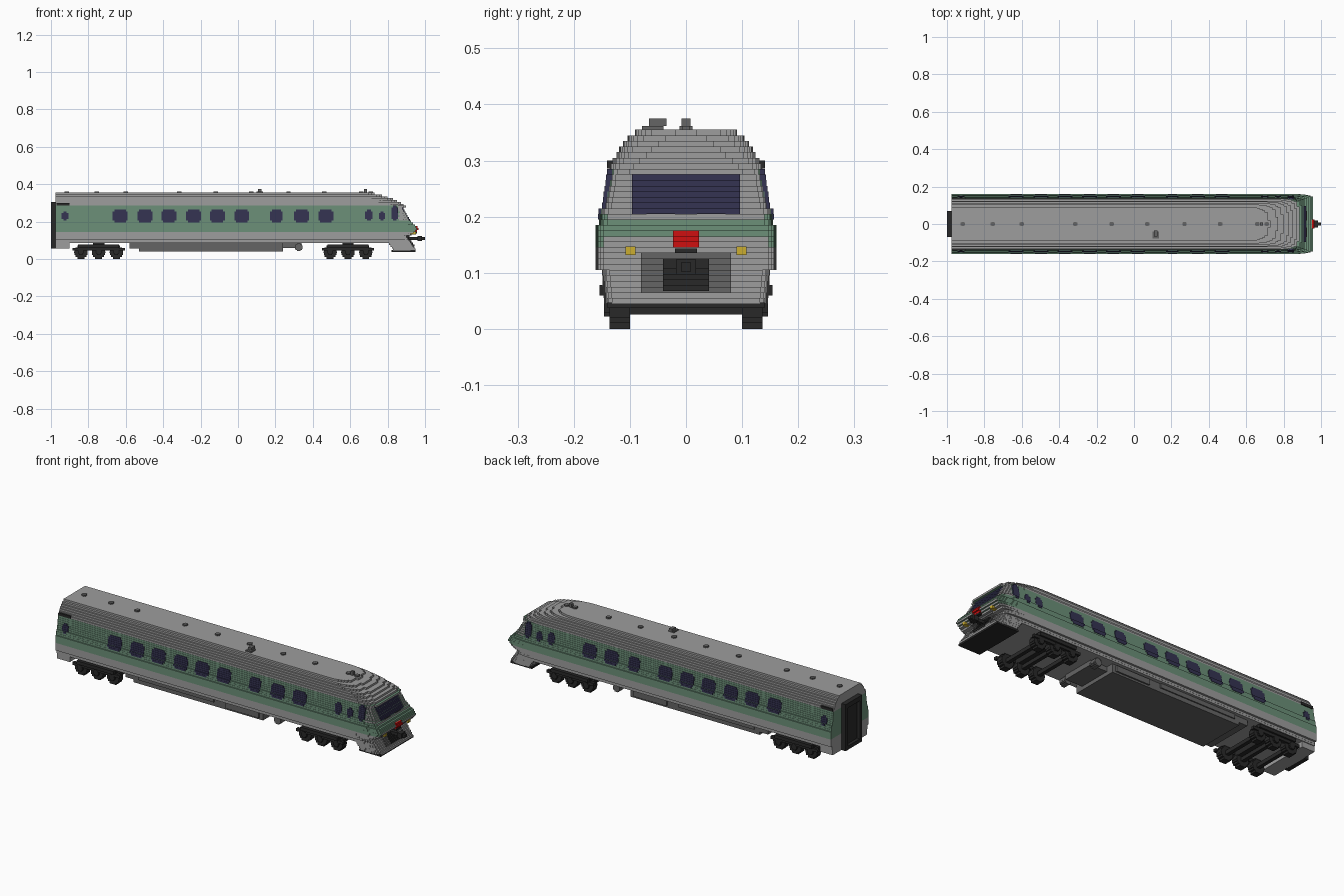
import bpy, bmesh, math

if "Cube" in bpy.data.objects:
    bpy.data.objects.remove(bpy.data.objects["Cube"])

STEP = 0.01
FLOOR, ROOF = 0.085, 0.355


def material(name, r, g, b):
    m = bpy.data.materials.new(name)
    m.use_nodes = True
    m.diffuse_color = (r, g, b, 1)
    bsdf = m.node_tree.nodes["Principled BSDF"]
    bsdf.inputs["Base Color"].default_value = (r, g, b, 1)
    bsdf.inputs["Roughness"].default_value = 0.8
    return m


silver = material("silver grey", 0.34, 0.34, 0.34)
green = material("sage green", 0.15, 0.28, 0.19)
glass = material("navy glass", 0.035, 0.033, 0.085)
black = material("soft black", 0.022, 0.022, 0.022)
iron = material("iron grey", 0.13, 0.13, 0.13)
red = material("signal red", 0.62, 0.005, 0.005)
yellow = material("lamp yellow", 0.6, 0.42, 0.03)


def finish(name, bm, *mats):
    bmesh.ops.recalc_face_normals(bm, faces=bm.faces)
    mesh = bpy.data.meshes.new(name)
    bm.to_mesh(mesh)
    bm.free()
    for m in mats:
        mesh.materials.append(m)
    ob = bpy.data.objects.new(name, mesh)
    bpy.context.collection.objects.link(ob)
    return ob


def prism(bm, plan, z0, z1):
    low = [bm.verts.new((x, y, z0)) for x, y in plan]
    high = [bm.verts.new((x, y, z1)) for x, y in plan]
    n = len(plan)
    faces = [bm.faces.new(low[::-1]), bm.faces.new(high)]
    for i in range(n):
        j = (i + 1) % n
        faces.append(bm.faces.new((low[i], low[j], high[j], high[i])))
    return faces


def box(bm, x0, x1, y0, y1, z0, z1):
    return prism(bm, [(x0, y0), (x1, y0), (x1, y1), (x0, y1)], z0, z1)


def boxes(name, mat, *dims, mirror=False):
    bm = bmesh.new()
    for x0, x1, y0, y1, z0, z1 in dims:
        box(bm, x0, x1, y0, y1, z0, z1)
        if mirror:
            box(bm, x0, x1, -y1, -y0, z0, z1)
    return finish(name, bm, mat)


def lerp(table, z):
    for (a, p), (b, q) in zip(table, table[1:]):
        if z <= b:
            return p + (q - p) * max(0, z - a) / (b - a)
    return table[-1][1]


# Half width of the coach and reach of the nose at each height
WIDTH = [(0.05, 0.146), (0.10, 0.15), (0.11, 0.161), (0.18, 0.161), (0.19, 0.155),
         (0.21, 0.153), (0.22, 0.147), (0.25, 0.142), (0.295, 0.136), (0.305, 0.126),
         (0.325, 0.117), (0.34, 0.104), (0.355, 0.085)]
NOSE = [(0.05, 0.95), (0.085, 0.925), (0.12, 0.90), (0.135, 0.935), (0.16, 0.957),
        (0.18, 0.945), (0.21, 0.915), (0.27, 0.88), (0.28, 0.898), (0.30, 0.872),
        (0.32, 0.83), (0.34, 0.77), (0.355, 0.71)]


def layers(z0, z1):
    return [z0 + STEP * i for i in range(round((z1 - z0) / STEP))]


def half_width(z):
    return lerp(WIDTH, z + STEP / 2)


def nose(z):
    return lerp(NOSE, z + STEP / 2)


def plan(z, rear):
    """Stepped outline of one layer, rounder towards the roof."""
    w, front = half_width(z), nose(z)
    roof = z > 0.27
    length = 0.13 if roof else 0.12
    drop = 0.5 * (z - 0.2) if roof else 0.014
    count, power = 9, (2.6 if roof else 2)
    side = []
    for i in range(count):
        t = (i + 1) / count
        y = w - drop * (1 - max(0, 1 - t ** power) ** (1 / power))
        x0 = front - length + length * i / count
        x1 = x0 + length / count
        side += [(x0, y), (x1, y)]
    side = [(rear, w), (side[0][0], w)] + side[1:]
    pts = [(x, -y) for x, y in side] + side[::-1]
    clean = []
    for p in pts:
        if not clean or math.dist(p, clean[-1]) > 1e-6:
            clean.append(p)
    return clean


# Coach shell built from stepped layers, with the green belt
bm = bmesh.new()
for z in layers(FLOOR, ROOF):
    for f in prism(bm, plan(z, -0.975), z, z + STEP):
        c = f.calc_center_median()
        belt = 0.148 < z + STEP / 2 < 0.285
        band = 0.165 < z + STEP / 2 < 0.197
        flat = abs(f.normal.z) > 0.5
        f.normal_update()
        if belt and (c.x < 0.86 or band or (z < 0.2 and abs(c.y) > 0.13)) or (flat and band):
            f.material_index = 1
finish("coach_body", bm, silver, green)

# Nose apron and rear valance below the floor
bm = bmesh.new()
for z in layers(0.045, FLOOR):
    prism(bm, plan(z, 0.80 + (FLOOR - z)), z, z + STEP)
    box(bm, -0.975, -0.90, -0.145, 0.145, max(z, 0.055), z + STEP)
finish("end_valances", bm, silver)

# Side windows: stepped plates that follow the side wall
bm = bmesh.new()
WINDOWS = [(x, 0.04, 0.195, 0.265) for x in (-0.63, -0.497, -0.37, -0.237, -0.11, 0.02, 0.34, 0.47)]
WINDOWS += [(0.205, 0.033, 0.195, 0.265), (-0.925, 0.018, 0.205, 0.255),
            (0.70, 0.02, 0.205, 0.265), (0.77, 0.017, 0.205, 0.255), (0.838, 0.018, 0.205, 0.285)]
for x, half, low, high in WINDOWS:
    rows = layers(low, high)
    for i, z in enumerate(rows):
        h = half - (0.009 if i in (0, len(rows) - 1) else 0)
        w = half_width(z)
        for s in (-1, 1):
            a, b = sorted((s * (w - 0.012), s * (w + 0.003)))
            box(bm, x - h, x + h, a, b, z, z + STEP)
finish("side_windows", bm, glass)


def nose_plates(name, mat, half, low, high, proud):
    bm = bmesh.new()
    for z in layers(low, high):
        box(bm, nose(z) - 0.02, nose(z) + proud, -half, half, z, z + STEP)
    return finish(name, bm, mat)


# Nose details
nose_plates("windscreen", glass, 0.096, 0.205, 0.275, 0.004)
nose_plates("coupler_recess", iron, 0.08, 0.065, 0.135, 0.004)
nose_plates("coupler_hatch", black, 0.041, 0.068, 0.128, 0.009)
nose_plates("front_plaque", red, 0.023, 0.145, 0.175, 0.008)
boxes("windscreen_wipers", black, (0.912, 0.924, 0.02, 0.07, 0.2, 0.206), mirror=True)
boxes("headlamps", yellow, (0.92, 0.951, 0.09, 0.108, 0.132, 0.147), mirror=True)
boxes("plaque_bracket", black, (0.94, 0.958, -0.02, 0.02, 0.135, 0.143))
boxes("coupler", black, (0.90, 1.0, -0.009, 0.009, 0.102, 0.118),
      (0.96, 0.985, -0.018, 0.018, 0.097, 0.124))
boxes("apron_edge", black, (0.82, 0.948, -0.14, 0.14, 0.037, 0.047))

# Rear gangway: frame around a recessed door
boxes("gangway_frame", black, (-1.0, -0.97, 0.05, 0.07, 0.055, 0.305), mirror=True)
boxes("gangway_lintel", black, (-1.0, -0.97, -0.06, 0.06, 0.28, 0.305),
      (-1.0, -0.97, -0.06, 0.06, 0.055, 0.075))
boxes("gangway_door", black, (-0.983, -0.97, -0.05, 0.05, 0.075, 0.28))
boxes("rear_vents", black, (-0.97, -0.90, 0.12, 0.141, 0.286, 0.3), mirror=True)

# Roof vents, horn and aerial
bm = bmesh.new()
for x in (-0.915, -0.755, -0.6, -0.315, -0.12, 0.07, 0.27, 0.46, 0.66, 0.71):
    box(bm, x - 0.012, x + 0.012, -0.007, 0.007, 0.345, 0.362)
    box(bm, x - 0.007, x + 0.007, -0.012, 0.012, 0.345, 0.362)
finish("roof_vents", bm, iron)
boxes("roof_aerial", iron, (0.10, 0.133, -0.078, -0.04, 0.35, 0.362),
      (0.107, 0.126, -0.066, -0.035, 0.362, 0.375))
boxes("roof_horn", iron, (0.675, 0.69, -0.008, 0.008, 0.345, 0.375))

# Underfloor equipment
boxes("underfloor_case", iron, (-0.53, 0.24, -0.13, 0.13, 0.04, 0.087),
      (-0.58, -0.53, -0.13, 0.13, 0.055, 0.087), (0.24, 0.34, -0.09, 0.09, 0.06, 0.087))
boxes("equipment_boxes", iron, (0.02, 0.22, 0.125, 0.138, 0.05, 0.08),
      (-0.5, -0.05, 0.125, 0.136, 0.062, 0.087), mirror=True)


def disc(bm, x, z, r, y0, y1, rows=7):
    """Stepped wheel standing across the track."""
    h = 2 * r / rows
    for i in range(rows):
        d = -r + h * (i + 0.5)
        half = math.sqrt(r * r - d * d)
        box(bm, x - half, x + half, y0, y1, z + d - h / 2, z + d + h / 2)


bm = bmesh.new()
for s in (-1, 1):
    disc(bm, 0.325, 0.063, 0.02, *sorted((s * 0.09, s * 0.13)))
finish("air_tanks", bm, iron)

# Six-wheeled bogies
for name, centre in (("rear", -0.745), ("front", 0.588)):
    wheels, frame = bmesh.new(), bmesh.new()
    for k in (-1, 0, 1):
        x = centre + k * 0.095
        box(wheels, x - 0.01, x + 0.01, -0.1, 0.1, 0.026, 0.046)
        for s in (-1, 1):
            disc(wheels, x, 0.036, 0.036, *sorted((s * 0.1, s * 0.136)))
            disc(frame, x, 0.038, 0.016, *sorted((s * 0.13, s * 0.146)), rows=5)
    for s in (-1, 1):
        a, b = sorted((s * 0.128, s * 0.145))
        box(frame, centre - 0.14, centre + 0.14, a, b, 0.045, 0.06)
        a, b = sorted((s * 0.12, s * 0.154))
        box(frame, centre - 0.11, centre + 0.11, a, b, 0.06, 0.078)
    box(frame, centre - 0.03, centre + 0.03, -0.12, 0.12, 0.05, 0.087)
    finish(name + "_wheels", wheels, black)
    finish(name + "_bogie_frame", frame, black)
